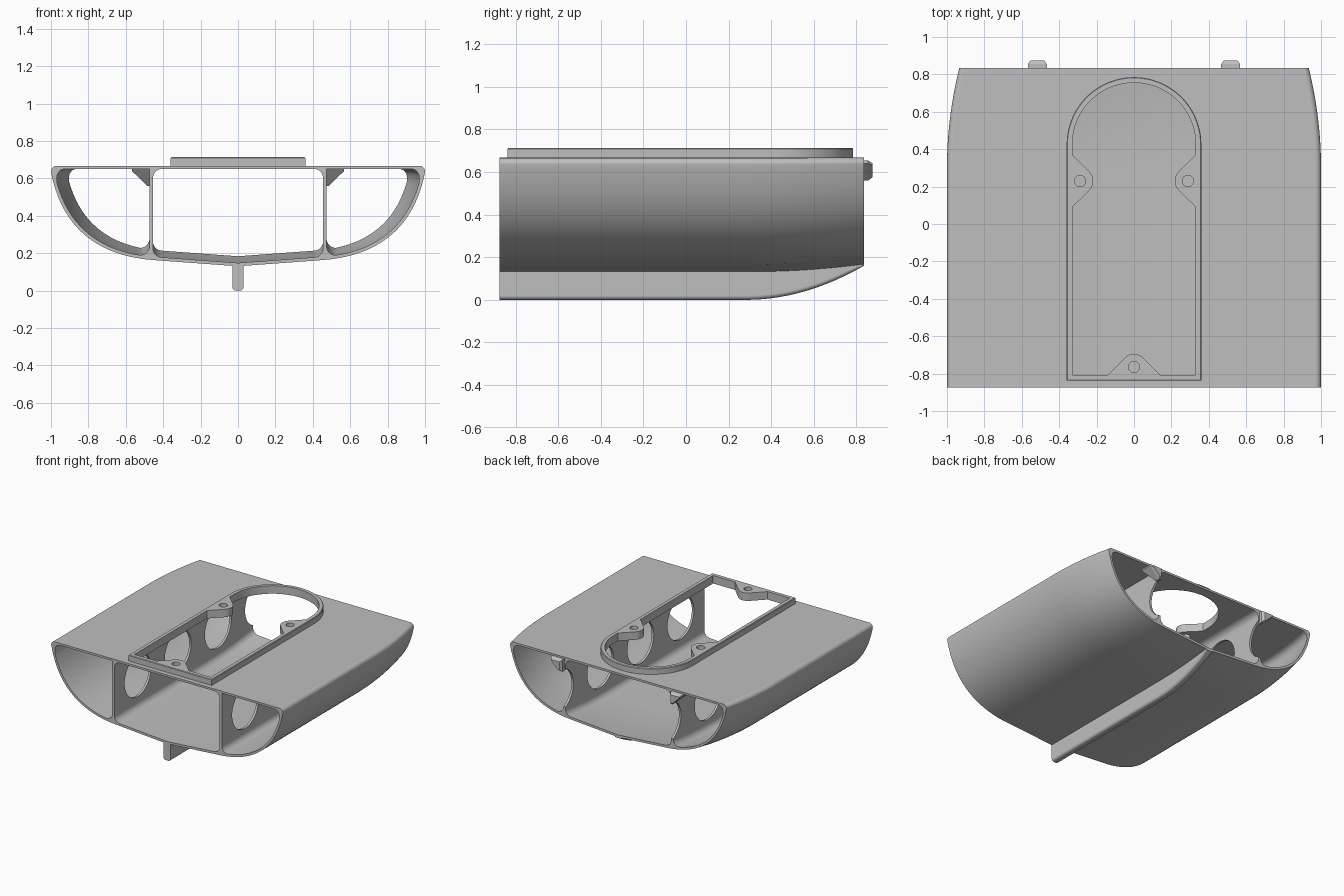
import bpy, bmesh, math
from mathutils import Vector
from mathutils.geometry import interpolate_bezier

if "Cube" in bpy.data.objects:
    bpy.data.objects.remove(bpy.data.objects["Cube"])

TOP, SKIN, FRONT, BACK, BEND = 0.667, 0.018, -0.875, 0.835, 0.3
WALL_IN, WALL_OUT, FILLET = 0.455, 0.473, 0.05
ROOF = TOP - 0.016

grey = bpy.data.materials.new("plain grey")
grey.use_nodes = True
grey.diffuse_color = (0.52, 0.52, 0.52, 1)
grey.node_tree.nodes["Principled BSDF"].inputs["Base Color"].default_value = (0.52, 0.52, 0.52, 1)


def loft(name, rings):
    """Skin a list of equal-length 3D rings and cap both ends."""
    bm = bmesh.new()
    loops = [[bm.verts.new(p) for p in ring] for ring in rings]
    n = len(loops[0])
    for a, b in zip(loops, loops[1:]):
        for i in range(n):
            j = (i + 1) % n
            bm.faces.new((a[i], a[j], b[j], b[i]))
    bm.faces.new(loops[0])
    bm.faces.new(loops[-1])
    bmesh.ops.recalc_face_normals(bm, faces=bm.faces)
    mesh = bpy.data.meshes.new(name)
    bm.to_mesh(mesh)
    bm.free()
    mesh.materials.append(grey)
    obj = bpy.data.objects.new(name, mesh)
    bpy.context.collection.objects.link(obj)
    return obj


def slab(name, outline, z0, z1):
    return loft(name, [[(x, y, z) for x, y in outline] for z in (z0, z1)])


def activate(obj):
    bpy.ops.object.select_all(action="DESELECT")
    obj.select_set(True)
    bpy.context.view_layer.objects.active = obj


def cut(obj, cutters):
    activate(obj)
    for c in cutters:
        mod = obj.modifiers.new("cut", "BOOLEAN")
        mod.operation, mod.solver, mod.object = "DIFFERENCE", "EXACT", c
        bpy.ops.object.modifier_apply(modifier=mod.name)


def smooth(obj):
    """Smooth shading that keeps edges sharp and large faces flat."""
    activate(obj)
    bpy.ops.object.shade_smooth_by_angle(angle=math.radians(30))
    mod = obj.modifiers.new("flat_large_faces", "WEIGHTED_NORMAL")
    mod.keep_sharp = True
    bpy.ops.object.modifier_apply(modifier=mod.name)


def arc(cx, cy, r, a0, a1, n=8):
    angles = [math.radians(a0 + (a1 - a0) * i / n) for i in range(n + 1)]
    return [(cx + r * math.cos(a), cy + r * math.sin(a)) for a in angles]


def mirrored(half):
    """Close an outline that starts and ends on the centre line."""
    return half + [(-x, y) for x, y in reversed(half) if x > 1e-5]


# Hull section: a shallow V floor, a full round bilge and a rounded deck edge
def taper(y):
    u = min(max((y - BEND) / (BACK - BEND), 0), 1)
    return 1 - 0.066 * u * u


bilge = [p.to_2d() for p in interpolate_bezier(
    Vector((0.45, 0.163, 0)), Vector((0.83, 0.19, 0)),
    Vector((0.96, 0.42, 0)), Vector((1.0, TOP - 0.03, 0)), 33)]


def scaled(points, s):
    return [Vector((p[0] * s, TOP - (TOP - p[1]) * s)) for p in points]


def inner_bilge(s):
    pts = scaled(bilge, s)
    out = []
    for i, p in enumerate(pts):
        d = (pts[min(i + 1, len(pts) - 1)] - pts[max(i - 1, 0)]).normalized()
        out.append(p + Vector((-d.y, d.x)) * SKIN)
    return out


def outer_ring(y):
    half = [(0, 0.13)] + bilge + arc(0.97, TOP - 0.03, 0.03, 0, 90)[1:] + [(0, TOP)]
    return [(x, y, z) for x, z in mirrored([tuple(p) for p in scaled(half, taper(y))])]


def centre_ring(y):
    s = taper(y)
    keel_z = TOP - (TOP - 0.13) * s + SKIN
    bend = inner_bilge(s)[0]
    x = WALL_IN - FILLET
    floor = keel_z + (bend.y - keel_z) * x / bend.x
    half = [(0, keel_z)] + arc(x, floor + FILLET, FILLET, -90, 0)
    half += arc(x, ROOF - FILLET, FILLET, 0, 90) + [(0, ROOF)]
    return [(px, y, z) for px, z in mirrored(half)]


def side_ring(y, side):
    pts = inner_bilge(taper(y))[:-3]
    x0, count = WALL_OUT + FILLET, 28
    k = next(i for i, p in enumerate(pts) if p.x > x0)
    start = k - 1 + (x0 - pts[k - 1].x) / (pts[k].x - pts[k - 1].x)
    curve = []
    for i in range(count + 1):
        t = start + (len(pts) - 1 - start) * i / count
        j = min(int(t), len(pts) - 2)
        curve.append(pts[j].lerp(pts[j + 1], t - j))
    # Rounded corner under the deck edge
    end = curve[-1]
    corner, last = Vector((end.x + 0.006, ROOF)), Vector((end.x - 0.05, ROOF))
    curve += [end.lerp(corner, t / 6).lerp(corner.lerp(last, t / 6), t / 6) for t in range(1, 7)]
    ring = arc(x0, curve[0].y + FILLET, FILLET, 180, 270) + [tuple(p) for p in curve[1:]]
    return [(px * side, y, z) for px, z in ring + [(WALL_OUT, ROOF)]]


bends = [BEND + (BACK - BEND) * i / 12 for i in range(13)]
hull = loft("hull", [outer_ring(y) for y in [FRONT] + bends])
through = [FRONT - 0.03] + bends + [BACK + 0.03]
cutters = [loft("centre_bay_cutter", [centre_ring(y) for y in through])]
cutters += [loft("side_bay_cutter", [side_ring(y, s) for y in through]) for s in (1, -1)]

# Round lightening holes through both inner walls, the last one open at the back
for y in (-0.585, -0.09, 0.405, 0.90):
    circle = arc(y, 0.43, 0.163, 0, 360, 48)[:-1]
    cutters.append(loft("wall_hole_cutter", [[(x, a, b) for a, b in circle] for x in (-0.5, 0.5)]))

# Deck opening with three screw tabs
opening_half = arc(0, -0.765, 0.07, 90, 45) + [(0.14, -0.806), (0.33, -0.806), (0.33, 0.09)]
opening_half += arc(0.288, 0.23, 0.07, 225, 135) + [(0.33, 0.37)] + arc(0, 0.425, 0.33, 0, 90, 24)
opening_cutters = [slab("opening_cutter", mirrored(opening_half), 0.6, 0.8)]
for x, y in ((0, -0.765), (0.288, 0.23), (-0.288, 0.23)):
    opening_cutters.append(slab("screw_cutter", arc(x, y, 0.03, 0, 360, 24)[:-1], 0.6, 0.8))

cut(hull, cutters + opening_cutters)
smooth(hull)

# Raised rim round the opening, with a softened top edge
rim_rings = []
for z, inset in ((TOP - 0.005, 0), (0.709, 0), (0.713, 0.004)):
    r = 0.36 - inset
    half = [(0, -0.838 + inset), (r, -0.838 + inset)] + arc(0, 0.425, r, 0, 90, 24)
    rim_rings.append([(x, y, z) for x, y in mirrored(half)])
rim = loft("hatch_rim", rim_rings)
cut(rim, opening_cutters)
smooth(rim)

for c in cutters + opening_cutters:
    bpy.data.objects.remove(c)


# Keel fin that sweeps up into the hull at the back
def keel_ring(y):
    bottom = 0.16 * (max(y - 0.28, 0) / (BACK - 0.28)) ** 2
    top = TOP - (TOP - 0.13) * taper(y) + 0.012
    r = min(0.02, (top - bottom) * 0.45)
    half = [(0, bottom)] + arc(0.03 - r, bottom + r, r, -90, 0, 5) + [(0.03, top), (0, top)]
    return [(x, y, z) for x, z in mirrored(half)]


keel = loft("keel", [keel_ring(y) for y in [FRONT, 0.28] + bends])
smooth(keel)

# Wedge-shaped locating pegs under the deck at the back, sloped at their inner end
for side, label in ((1, "left"), (-1, "right")):
    wedge = [(0.466, 0.654), (0.568, 0.654), (0.568, 0.64), (0.485, 0.56), (0.466, 0.56)]
    mid = Vector((0.515, 0.61))
    rings = []
    for y, size, slope in ((0.75, 1, 0.8), (0.855, 1, 0), (0.875, 0.7, 0)):
        pts = [mid + (Vector(p) - mid) * size for p in wedge]
        rings.append([(p.x * side, y + slope * (ROOF - p.y), p.y) for p in pts])
    loft(label + "_peg", rings)
